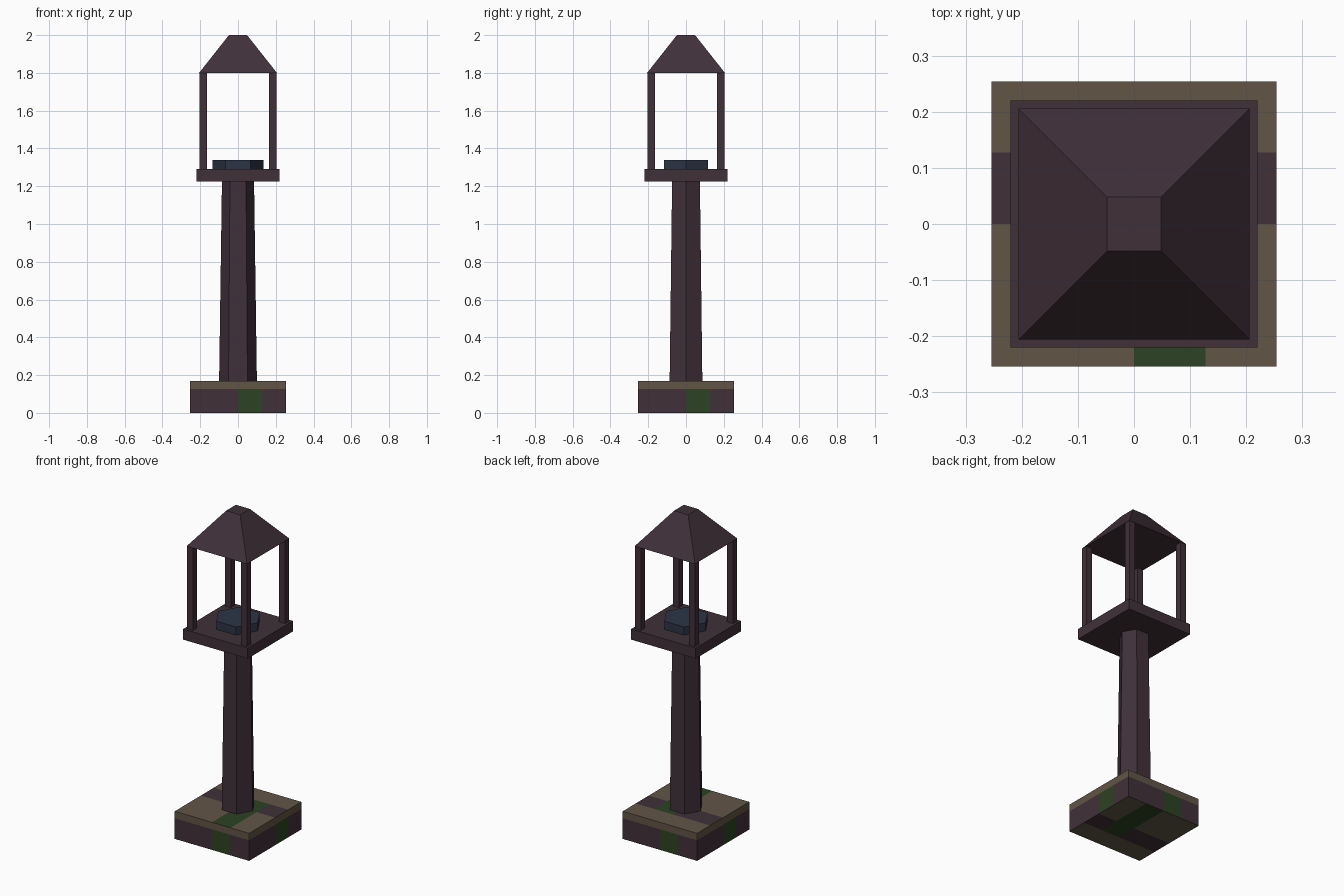
import bpy
import bmesh
import math
from mathutils import Vector

if "Cube" in bpy.data.objects:
    bpy.data.objects.remove(bpy.data.objects["Cube"], do_unlink=True)


def material(name, rgb):
    """Flat material from 0-255 display colour, converted to linear."""
    linear = [((c / 255 + 0.055) / 1.055) ** 2.4 for c in rgb]
    mat = bpy.data.materials.new(name)
    mat.use_nodes = True
    mat.diffuse_color = (*linear, 1)
    bsdf = next(n for n in mat.node_tree.nodes if n.type == "BSDF_PRINCIPLED")
    bsdf.inputs["Base Color"].default_value = (*linear, 1)
    bsdf.inputs["Roughness"].default_value = 0.9
    return mat


PLUM = material("dark plum", (64, 48, 57))
TAN = material("earthy tan", (97, 85, 70))
GREEN = material("moss green", (44, 66, 35))
BLUE = material("slate blue", (43, 53, 70))


def finish(name, bm, *mats):
    mesh = bpy.data.meshes.new(name)
    bm.to_mesh(mesh)
    bm.free()
    for mat in mats:
        mesh.materials.append(mat)
    obj = bpy.data.objects.new(name, mesh)
    bpy.context.collection.objects.link(obj)
    return obj


def box_mesh(half, z0, z1, x=0, y=0):
    bm = bmesh.new()
    bmesh.ops.create_cube(bm, size=2)
    bmesh.ops.scale(bm, vec=(half, half, (z1 - z0) / 2), verts=bm.verts)
    bmesh.ops.translate(bm, vec=(x, y, (z0 + z1) / 2), verts=bm.verts)
    return bm


def prism(name, sides, r0, r1, z0, z1, mat, turn=0.0):
    """Tapered prism whose first corner lies at the angle turn."""
    bm = bmesh.new()
    rings = []
    for r, z in ((r0, z0), (r1, z1)):
        angles = [turn + i * math.tau / sides for i in range(sides)]
        rings.append([bm.verts.new((r * math.cos(a), r * math.sin(a), z)) for a in angles])
    low, high = rings
    bm.faces.new(low[::-1])
    bm.faces.new(high)
    for i in range(sides):
        j = (i + 1) % sides
        bm.faces.new((low[i], low[j], high[j], high[i]))
    return finish(name, bm, mat)


# Base block, cut into square patches and coloured by patch position
CELL = 0.127
bm = box_mesh(2 * CELL, 0, 0.17)
cuts = [(axis, step * CELL) for axis in (Vector((1, 0, 0)), Vector((0, 1, 0))) for step in (-1, 0, 1)]
cuts.append((Vector((0, 0, 1)), CELL))
for axis, offset in cuts:
    bmesh.ops.bisect_plane(bm, geom=bm.verts[:] + bm.edges[:] + bm.faces[:],
                           plane_co=axis * offset, plane_no=axis)
bm.normal_update()
for face in bm.faces:
    c, n = face.calc_center_median(), face.normal
    if abs(n.z) > 0.5:
        u, v = c.x, c.y * n.z
    else:
        u, v = Vector((0, 0, 1)).cross(n).dot(c), c.z
    if v > CELL:
        face.material_index = 0
    elif 0 < u < CELL:
        face.material_index = 1
    else:
        face.material_index = 2 if v > 0 else 0
finish("base", bm, TAN, GREEN, PLUM)

# Six-sided tapered pillar and the platform it carries
prism("pillar", 6, 0.10, 0.085, 0.17, 1.225, PLUM)
finish("platform", box_mesh(0.22, 1.225, 1.29), PLUM)

# Lamp block on the platform
prism("lamp_block", 6, 0.134, 0.134, 1.29, 1.34, BLUE)

# Four corner posts
for side, x in (("left", 1), ("right", -1)):
    for end, y in (("front", -1), ("back", 1)):
        finish(f"{end}_{side}_post", box_mesh(0.02, 1.29, 1.8, x * 0.185, y * 0.185), PLUM)

# Flat-topped pyramid roof
prism("roof", 4, 0.206 * math.sqrt(2), 0.048 * math.sqrt(2), 1.8, 2.0, PLUM, math.pi / 4)
